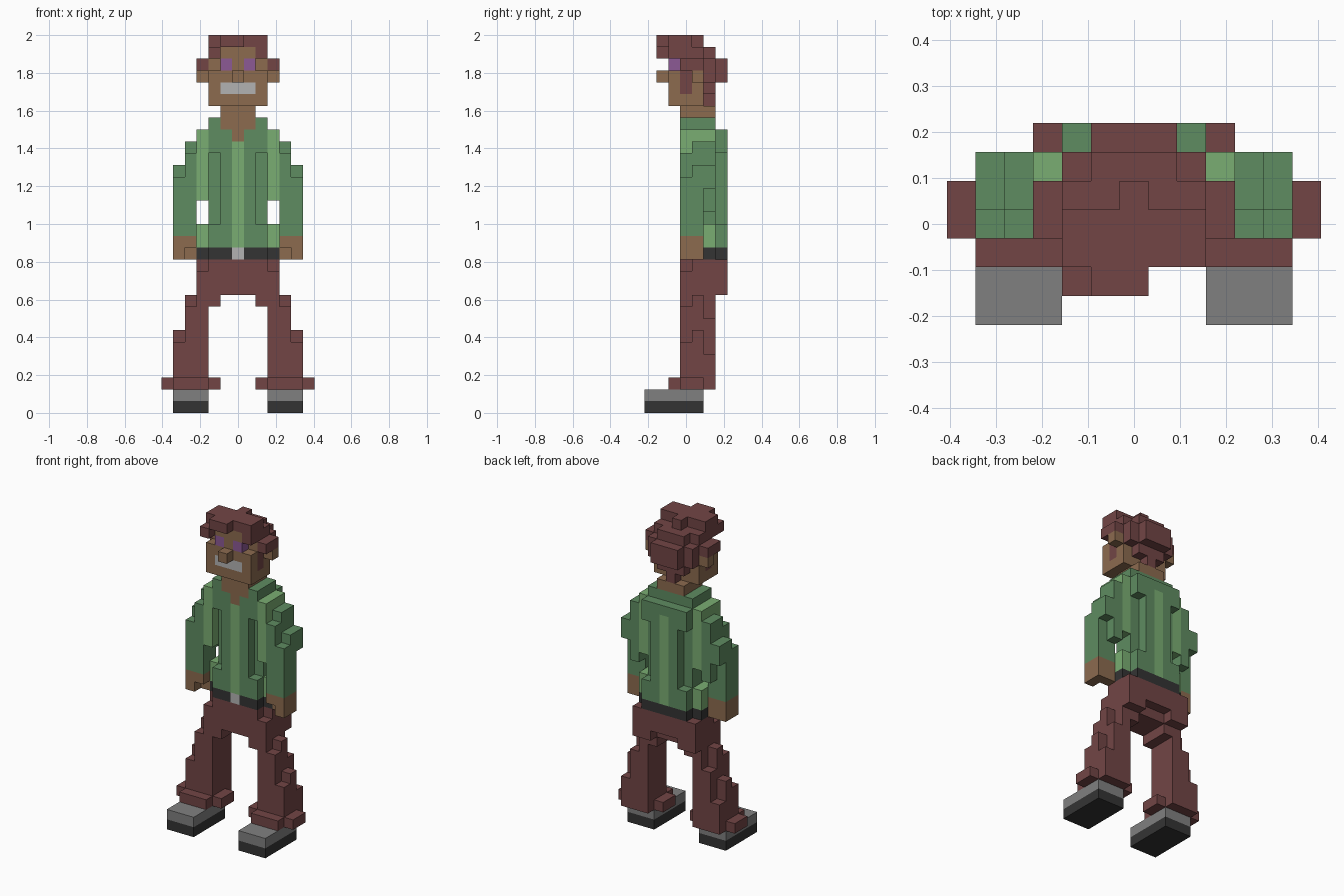
import bpy, bmesh
from mathutils import Vector

if "Cube" in bpy.data.objects:
    bpy.data.objects.remove(bpy.data.objects["Cube"])

U = 1 / 16                      # edge length of one block
BROWN, SKIN = (0.168, 0.06, 0.06), (0.262, 0.147, 0.078)
GREEN, LIME = (0.114, 0.262, 0.12), (0.195, 0.42, 0.17)
BLACK, GREY, PALE = (0.034, 0.034, 0.034), (0.216, 0.216, 0.216), (0.45, 0.45, 0.45)
PURPLE = (0.262, 0.1, 0.3)
COLOURS = {
    "shoe_soles": BLACK, "shoe_uppers": GREY, "trousers": BROWN, "belt": BLACK,
    "buckle": PALE, "shirt": GREEN, "shirt_stripes": LIME, "sleeves": GREEN,
    "shoulder_seams": LIME, "hands": SKIN, "head": SKIN, "mouth": PALE,
    "eyes": PURPLE, "hair": BROWN,
}
blocks = {}                     # block position -> part name


def fill(part, x, y, z, mirror=False):
    """Fill inclusive block ranges; part None carves a hole."""
    for i in range(x[0], x[1] + 1):
        for j in range(y[0], y[1] + 1):
            for k in range(z[0], z[1] + 1):
                for s in ((1, -1) if mirror else (1,)):
                    if part:
                        blocks[s * i, j, k] = part
                    else:
                        blocks.pop((s * i, j, k), None)


def pair(part, x, y, z):
    fill(part, x, y, z, True)


# shoes
pair("shoe_soles", (3, 5), (-3, 1), (0, 0))
pair("shoe_uppers", (3, 5), (-3, 1), (1, 1))

# trousers: cuffs, stepped legs, pelvis and seat
pair("trousers", (2, 6), (0, 1), (2, 2))
pair("trousers", (3, 5), (-1, 2), (2, 2))
for j, outer, middle in ((0, 5, 8), (1, 6, 9), (2, 4, 7)):
    pair("trousers", (5, 5), (j, j), (3, outer))
    pair("trousers", (4, 4), (j, j), (3, middle))
pair("trousers", (3, 3), (0, 2), (3, 12))
pair("trousers", (2, 2), (0, 2), (9, 9))
fill("trousers", (-3, 3), (0, 2), (10, 12))
fill("trousers", (-3, 3), (3, 3), (11, 12))
pair("trousers", (2, 3), (3, 3), (10, 10))
pair(None, (3, 3), (0, 0), (12, 12))

# belt
fill("belt", (-3, 3), (1, 2), (13, 13))
fill("belt", (-2, 2), (0, 3), (13, 13))
fill("buckle", (0, 0), (0, 0), (13, 13))

# shirt body with recessed sides, stripes and collar
fill("shirt", (-2, 2), (0, 3), (14, 23))
fill("shirt_stripes", (0, 0), (0, 0), (14, 22))
fill("shirt_stripes", (0, 0), (3, 3), (14, 22))
for j in (0, 3):
    pair(None, (2, 2), (j, j), (16, 21))
pair("shirt_stripes", (3, 3), (1, 2), (14, 15))
pair("shirt", (2, 2), (0, 2), (24, 24))
fill("shirt", (-1, 1), (2, 2), (24, 24))

# sleeves, shoulders and hands
pair("shoulder_seams", (3, 3), (0, 2), (18, 23))
pair("sleeves", (4, 5), (0, 1), (15, 19))
pair("sleeves", (5, 5), (1, 1), (20, 20))
pair("sleeves", (5, 5), (2, 2), (19, 20))
pair("sleeves", (4, 4), (0, 0), (20, 21))
pair("sleeves", (4, 4), (1, 1), (20, 22))
pair("sleeves", (4, 4), (2, 2), (17, 22))
pair("hands", (4, 5), (0, 1), (13, 14))
pair(None, (4, 4), (0, 0), (13, 13))

# neck and face
fill("head", (0, 0), (0, 0), (23, 23))
fill("head", (-1, 1), (0, 1), (24, 24))
fill("head", (-1, 1), (0, 2), (25, 25))
fill("head", (-2, 2), (-1, 1), (26, 28))
fill("head", (-2, 2), (0, 1), (29, 29))
fill("head", (-1, 1), (-1, -1), (29, 30))
fill("head", (0, 0), (-2, -2), (28, 28))
pair("head", (3, 3), (1, 1), (28, 28))
fill("mouth", (-1, 1), (-1, -1), (27, 27))
pair("eyes", (1, 1), (-1, -1), (29, 29))

# hair: crown, fringe, sides and nape
fill("hair", (-2, 2), (-1, 0), (31, 31))
fill("hair", (0, 0), (1, 1), (31, 31))
fill("hair", (-1, 0), (-2, -2), (31, 31))
fill("hair", (-2, -2), (-2, -2), (30, 30))
pair("hair", (2, 2), (-1, -1), (30, 30))
fill("hair", (-2, 2), (0, 1), (30, 30))
fill("hair", (-1, 1), (2, 2), (30, 30))
fill("hair", (-2, 2), (2, 2), (28, 29))
fill("hair", (-1, 1), (3, 3), (28, 29))
fill("hair", (-1, 1), (2, 2), (27, 27))
fill("hair", (0, 0), (2, 2), (26, 26))
pair("hair", (3, 3), (0, 1), (29, 29))
pair("hair", (2, 2), (0, 0), (27, 28))


def skin_part(name, colour):
    """Make one object from the exposed block sides of a part."""
    bm = bmesh.new()
    for pos, part in blocks.items():
        if part != name:
            continue
        centre = Vector((pos[0], pos[1], pos[2] + 0.5))
        for axis in range(3):
            for sign in (1, -1):
                n = Vector((0, 0, 0))
                n[axis] = sign
                if tuple(int(p + d) for p, d in zip(pos, n)) in blocks:
                    continue
                a = Vector((0, 0, 0))
                a[(axis + 1) % 3] = 0.5
                b = n.cross(a)
                m = centre + n * 0.5
                bm.faces.new([bm.verts.new(v * U) for v in
                              (m - a - b, m + a - b, m + a + b, m - a + b)])
    bmesh.ops.remove_doubles(bm, verts=bm.verts, dist=0.001)
    mesh = bpy.data.meshes.new(name)
    bm.to_mesh(mesh)
    bm.free()
    mat = bpy.data.materials.new(name)
    mat.diffuse_color = (*colour, 1)
    mat.use_nodes = True
    mat.node_tree.nodes["Principled BSDF"].inputs["Base Color"].default_value = mat.diffuse_color
    mesh.materials.append(mat)
    bpy.context.collection.objects.link(bpy.data.objects.new(name, mesh))


for part_name, part_colour in COLOURS.items():
    skin_part(part_name, part_colour)
